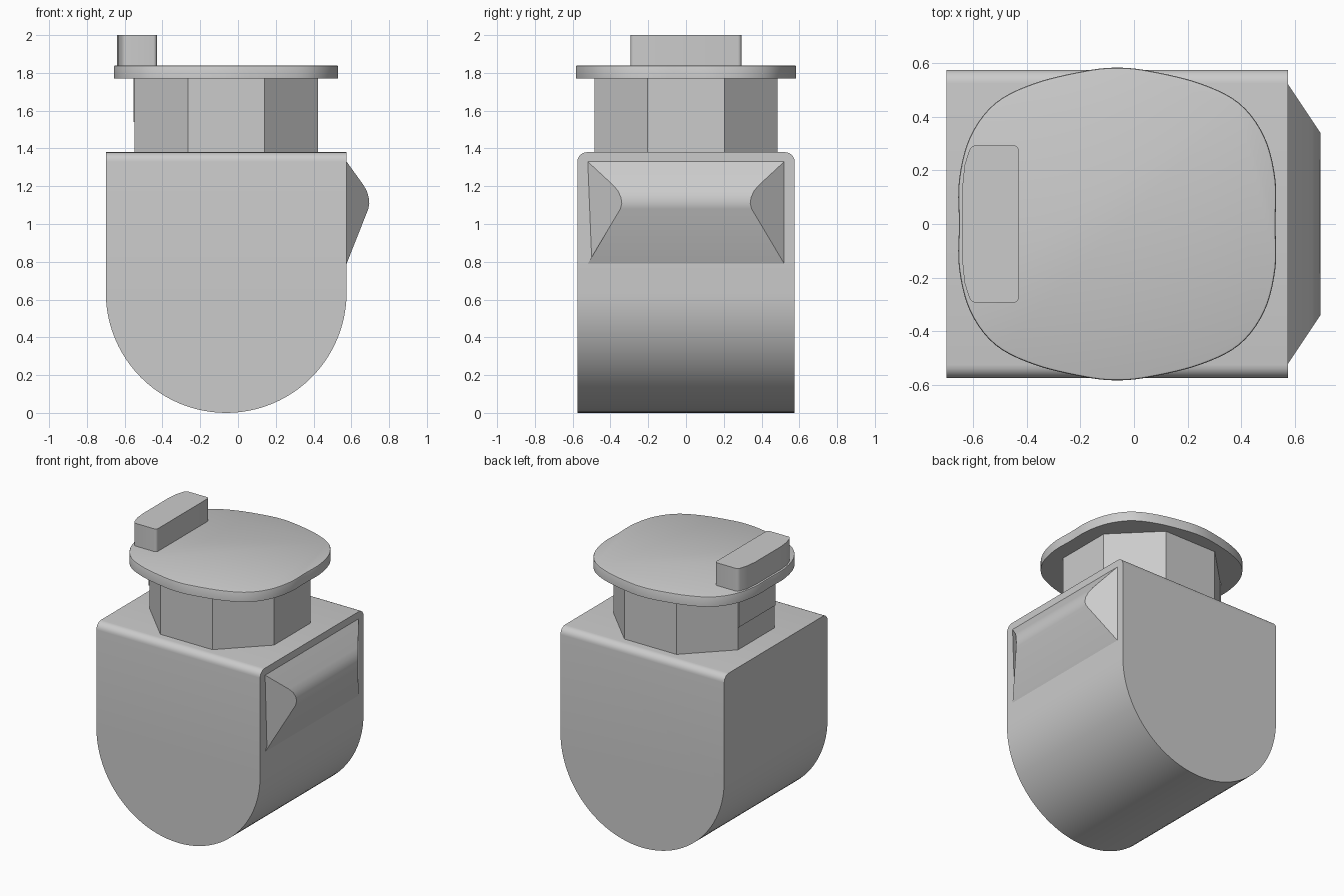
import bpy
import bmesh
import math

cube = bpy.data.objects.get("Cube")
if cube:
    bpy.data.objects.remove(cube, do_unlink=True)

grey = bpy.data.materials.new("light_grey")
grey.use_nodes = True
colour = (0.6, 0.6, 0.6, 1)
grey.diffuse_color = colour
grey.node_tree.nodes["Principled BSDF"].inputs["Base Color"].default_value = colour

CX = -0.0625  # shared axis of body, neck and lid


def loft(name, lower, upper, bevel=0, picks=None, segments=4):
    """Solid between two matching outlines, with optional rounded edges."""
    bm = bmesh.new()
    a = [bm.verts.new(p) for p in lower]
    b = [bm.verts.new(p) for p in upper]
    bm.faces.new(a)
    bm.faces.new(b)
    for i in range(len(a)):
        j = (i + 1) % len(a)
        bm.faces.new((a[i], a[j], b[j], b[i]))
    bmesh.ops.recalc_face_normals(bm, faces=bm.faces)
    if bevel:
        edges = [e for e in bm.edges if picks(e)]
        bmesh.ops.bevel(bm, geom=edges, offset=bevel, segments=segments,
                        profile=0.5, affect='EDGES')
    mesh = bpy.data.meshes.new(name)
    bm.to_mesh(mesh)
    bm.free()
    mesh.materials.append(grey)
    obj = bpy.data.objects.new(name, mesh)
    bpy.context.collection.objects.link(obj)
    bpy.ops.object.select_all(action='DESELECT')
    obj.select_set(True)
    bpy.context.view_layer.objects.active = obj
    bpy.ops.object.shade_smooth_by_angle(angle=math.radians(30))
    return obj


def prism(name, outline, z0, z1, **kw):
    return loft(name, [(x, y, z0) for x, y in outline],
                [(x, y, z1) for x, y in outline], **kw)


# Body: half-round bottom, square top with softened long edges
R, TOP, DEPTH = 0.6375, 1.38, 0.575
side = [(CX - R, TOP)]
for i in range(49):
    t = math.pi + math.pi * i / 48
    side.append((CX + R * math.cos(t), R + R * math.sin(t)))
side.append((CX + R, TOP))
loft("body", [(x, -DEPTH, z) for x, z in side], [(x, DEPTH, z) for x, z in side],
     bevel=0.05, segments=6,
     picks=lambda e: all(v.co.z > TOP - 0.01 for v in e.verts)
     and abs(e.verts[0].co.y - e.verts[1].co.y) < 0.01)

# Side spout: rounded ridge whose ends slope in as it stands out
ridge = [(0.56, 1.33), (0.575, 1.33), (0.665, 1.205), (0.682, 1.175), (0.692, 1.14),
         (0.695, 1.11), (0.69, 1.08), (0.575, 0.79), (0.56, 0.79)]


def half_width(x):
    return 0.52 - 1.5 * max(0, x - 0.575)


loft("side_spout", [(x, -half_width(x), z) for x, z in ridge],
     [(x, half_width(x), z) for x, z in ridge])

# Eight-sided neck with a thin plate on its left-hand face
W, C = 0.485, 0.203
octagon = [(W, -C), (W, C), (C, W), (-C, W), (-W, C), (-W, -C), (-C, -W), (C, -W)]
prism("neck", [(CX + x, y) for x, y in octagon], TOP - 0.02, 1.78)
prism("neck_plate", [(-0.554, -C), (-0.54, -C), (-0.54, C), (-0.554, C)], 1.54, 1.78)

# Lid: one smooth quarter outline, mirrored to all four sides
quarter = [(0.59, 0), (0.59, 0.164), (0.549, 0.325), (0.455, 0.451),
           (0.306, 0.526), (0.12, 0.571), (0, 0.583)]
half = quarter + [(-x, y) for x, y in quarter[-2::-1]]
control = half + [(x, -y) for x, y in half[-2:0:-1]]


def smooth_loop(pts, steps):
    """Closed curve passing through every control point."""
    out, n = [], len(pts)
    for i in range(n):
        p = [pts[(i + k) % n] for k in (-1, 0, 1, 2)]
        for s in range(steps):
            t = s / steps
            out.append(tuple(
                0.5 * (2 * b + (c - a) * t + (2 * a - 5 * b + 4 * c - d) * t ** 2
                       + (3 * b - a - 3 * c + d) * t ** 3)
                for a, b, c, d in zip(*p)))
    return out


LID = 1.84
prism("lid", [(CX + x, y) for x, y in smooth_loop(control, 5)], 1.77, LID,
      bevel=0.008, segments=2,
      picks=lambda e: all(v.co.z > LID - 0.001 for v in e.verts))

# Handle block on the lid, its outer side following the lid edge
handle = [(-0.43, -0.293), (-0.43, 0.293), (-0.608, 0.293), (-0.632, 0.22), (-0.64, 0.14),
          (-0.64, -0.14), (-0.632, -0.22), (-0.608, -0.293)]
prism("handle_block", handle, LID - 0.01, 2.0, bevel=0.018,
      picks=lambda e: abs(e.verts[0].co.z - e.verts[1].co.z) > 0.1
      and abs(e.verts[0].co.y) > 0.28)
